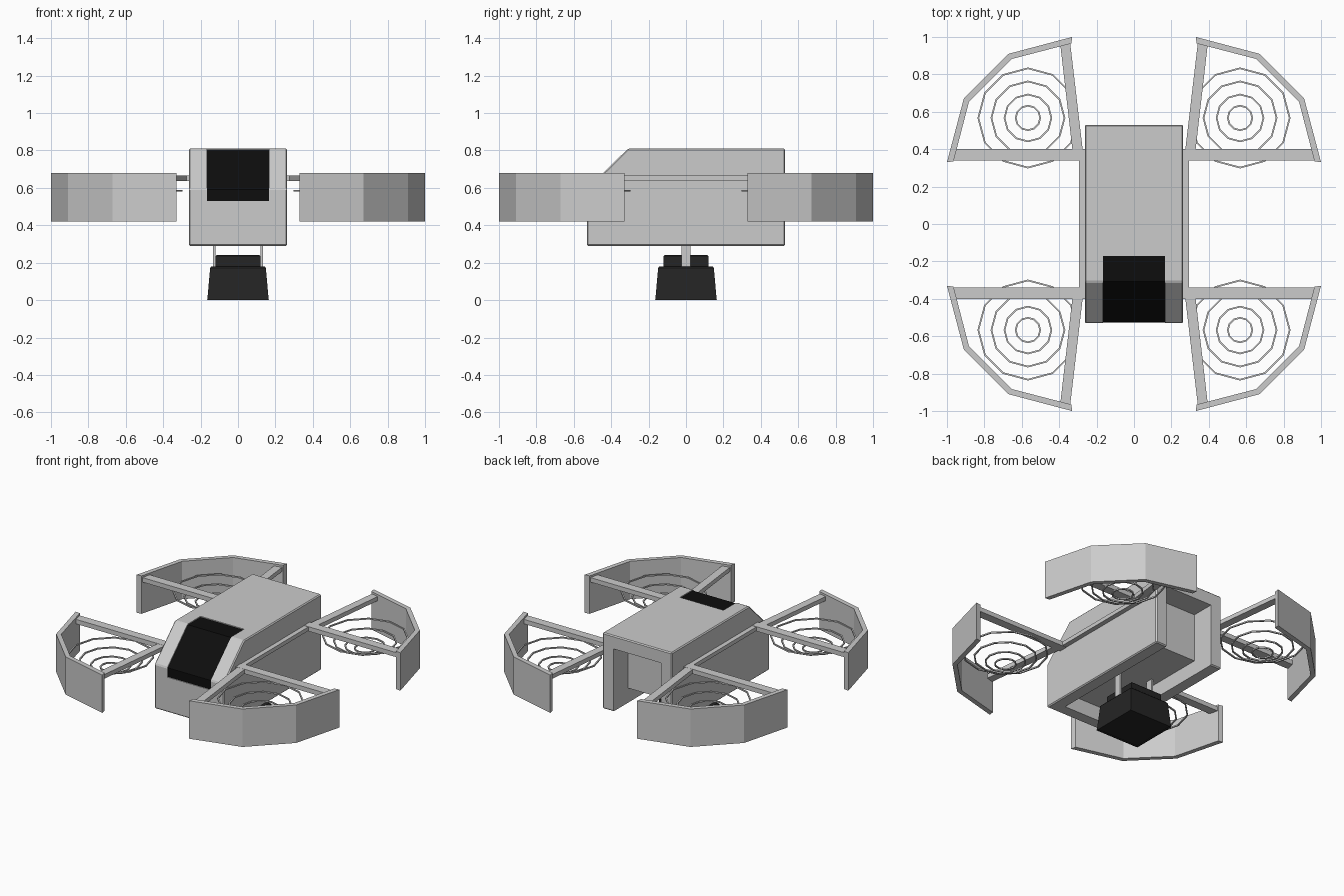
import bpy, bmesh
from math import cos, sin, pi

if "Cube" in bpy.data.objects:
    bpy.data.objects.remove(bpy.data.objects["Cube"])


def material(name, v):
    m = bpy.data.materials.new(name)
    m.diffuse_color = (v, v, v, 1)
    m.use_nodes = True
    m.node_tree.nodes["Principled BSDF"].inputs["Base Color"].default_value = m.diffuse_color
    return m


black = material("black_glass", 0.004)
dark = material("dark_housing", 0.018)


def finish(bm, name, mat=None):
    bmesh.ops.recalc_face_normals(bm, faces=bm.faces[:])
    me = bpy.data.meshes.new(name)
    bm.to_mesh(me)
    bm.free()
    ob = bpy.data.objects.new(name, me)
    bpy.context.collection.objects.link(ob)
    if mat:
        me.materials.append(mat)
    return ob


def prism(name, pts, lo, hi, axis="z", mat=None):
    """Extrude a closed outline along z (points are x,y) or x (points are y,z)."""
    bm = bmesh.new()
    place = (lambda a, b, c: (a, b, c)) if axis == "z" else (lambda a, b, c: (c, a, b))
    rows = [[bm.verts.new(place(a, b, c)) for a, b in pts] for c in (lo, hi)]
    bm.faces.new(rows[0])
    bm.faces.new(rows[1])
    n = len(pts)
    for i in range(n):
        j = (i + 1) % n
        bm.faces.new((rows[0][i], rows[0][j], rows[1][j], rows[1][i]))
    return finish(bm, name, mat)


def frustum(name, levels, mat):
    """Stack of square sections given as (half width, z)."""
    bm = bmesh.new()
    rows = [[bm.verts.new((sx * r, sy * r, z)) for sx, sy in ((-1, -1), (1, -1), (1, 1), (-1, 1))]
            for r, z in levels]
    bm.faces.new(rows[0])
    bm.faces.new(rows[-1])
    for a, b in zip(rows, rows[1:]):
        for i in range(4):
            j = (i + 1) % 4
            bm.faces.new((a[i], a[j], b[j], b[i]))
    return finish(bm, name, mat)


def cut(target, cutter):
    mod = target.modifiers.new("cut", "BOOLEAN")
    mod.operation = "DIFFERENCE"
    mod.solver = "EXACT"
    mod.object = cutter
    bpy.context.view_layer.objects.active = target
    bpy.ops.object.modifier_apply(modifier=mod.name)
    bpy.data.objects.remove(cutter)


# Body shell: sloped nose, hollow rear and underside
body = prism("body", [(-.53, .29), (.53, .29), (.53, .81), (-.31, .81), (-.53, .595)],
             -.263, .263, "x")
bm = bmesh.new()
bm.from_mesh(body.data)
bmesh.ops.bevel(bm, geom=bm.edges[:], offset=.007, segments=1, affect="EDGES")
bm.to_mesh(body.data)
bm.free()
cut(body, prism("cavity_cutter", [(-.45, .2), (-.45, .39), (.37, .39), (.37, .72),
                                  (.6, .72), (.6, .2)], -.18, .18, "x"))

# Windshield set slightly into the nose
glass_line = [(-.17, .802), (-.306, .802), (-.522, .591), (-.522, .53)]
cut(body, prism("glass_cutter", glass_line + [(-.6, .53), (-.6, .9), (-.17, .9)],
                -.165, .165, "x"))
lifted = [(-.17, .804), (-.307, .804), (-.524, .592), (-.524, .53)]
prism("windshield", lifted + [(-.49, .53), (-.49, .58), (-.30, .765), (-.17, .765)],
      -.1645, .1645, "x", black)

# Side rails along the body
for s, side in ((-1, "left"), (1, "right")):
    prism(side + "_rail", [(s * x, y) for x, y in
                           ((.255, -.40), (.295, -.40), (.295, .40), (.255, .40))], .638, .665)

guard = [(.33, 1), (.67, .91), (.91, .67), (1, .33),
         (.965, .335), (.882, .655), (.655, .882), (.335, .965)]
arm_side = [(.26, .34), (.98, .34), (.96, .40), (.26, .40)]
arm_long = [(.27, .36), (.325, .36), (.395, .968), (.342, .975)]
rings = [(.27, .585), (.20, .55), (.13, .52), (.07, .505)]


def ring(name, cx, cy, r, z, w=.009, n=12):
    """Flat-sided hoop with a small square section."""
    bm = bmesh.new()
    section = ((0, -w / 2), (0, w / 2), (-w, w / 2), (-w, -w / 2))
    loops = [[bm.verts.new((cx + (r + dr) * cos(2 * pi * i / n),
                            cy + (r + dr) * sin(2 * pi * i / n), z + dz))
              for dr, dz in section] for i in range(n)]
    for i in range(n):
        a, b = loops[i], loops[(i + 1) % n]
        for k in range(4):
            m = (k + 1) % 4
            bm.faces.new((a[k], a[m], b[m], b[k]))
    return finish(bm, name)


# Four rotor units: guard wall, two arms and bowl of hoops
for sy, end in ((-1, "front"), (1, "back")):
    for sx, side in ((-1, "left"), (1, "right")):
        tag = end + "_" + side
        flip = lambda pts: [(sx * x, sy * y) for x, y in pts]
        prism(tag + "_guard", flip(guard), .42, .68)
        prism(tag + "_cross_arm", flip(arm_side), .636, .667)
        prism(tag + "_long_arm", flip(arm_long), .637, .666)
        for k, (r, z) in enumerate(rings):
            ring(f"{tag}_rotor_ring_{k + 1}", sx * .567, sy * .567, r, z)

# Hanging camera: tapered housing, upper block and two hangers
frustum("camera_housing", [(.155, .004), (.157, 0), (.165, 0), (.163, .012),
                           (.149, .172), (.142, .18)], dark)
frustum("camera_top_block", [(.12, .175), (.12, .235), (.113, .242)], dark)
for s, side in ((-1, "left"), (1, "right")):
    prism(side + "_camera_hanger", [(s * x, y) for x, y in
                                    ((.121, -.025), (.134, -.025), (.134, .025), (.121, .025))],
          .178, .395)
